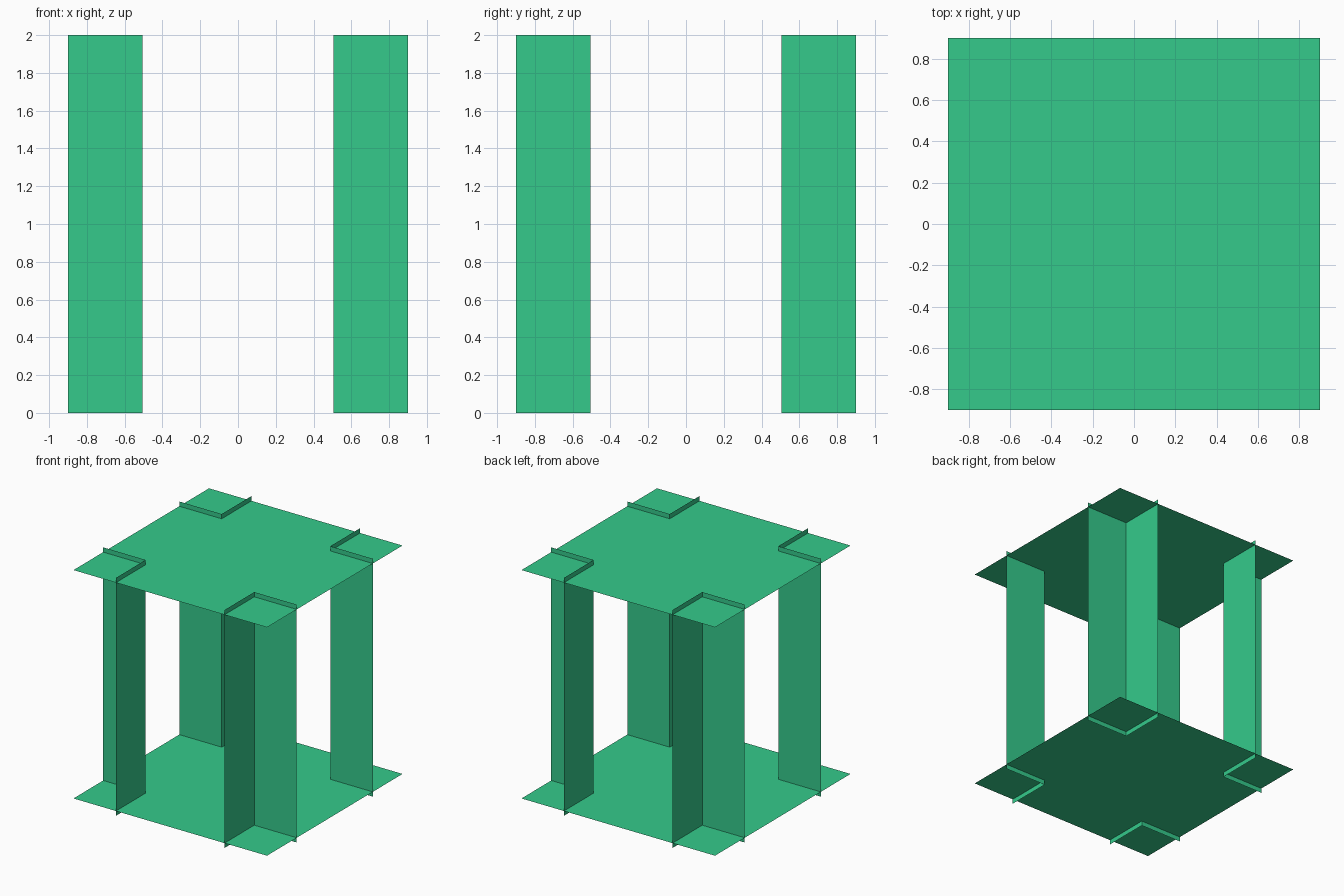
import bpy

if "Cube" in bpy.data.objects:
    bpy.data.objects.remove(bpy.data.objects["Cube"])

HALF = 0.9       # half width of the plates
INNER = 0.505    # distance of the upright panels from the centre
HEIGHT = 2.0
INSET = 0.04     # plates sit slightly inside the panel ends

green = bpy.data.materials.new("green")
green.diffuse_color = (0.035, 0.59, 0.26, 1)
green.use_nodes = True
green.node_tree.nodes["Principled BSDF"].inputs["Base Color"].default_value = green.diffuse_color


def sheet(name, verts, faces):
    """Zero-thickness sheet part."""
    mesh = bpy.data.meshes.new(name)
    mesh.from_pydata(verts, [], faces)
    mesh.materials.append(green)
    obj = bpy.data.objects.new(name, mesh)
    bpy.context.collection.objects.link(obj)
    return obj


# Horizontal plates
for name, z in (("bottom_plate", INSET), ("top_plate", HEIGHT - INSET)):
    sheet(name, [(-HALF, -HALF, z), (HALF, -HALF, z),
                 (HALF, HALF, z), (-HALF, HALF, z)], [(0, 1, 2, 3)])

# L-shaped uprights, open towards the outer corners
for sx, side in ((-1, "left"), (1, "right")):
    for sy, end in ((-1, "front"), (1, "back")):
        profile = [(INNER, HALF), (INNER, INNER), (HALF, INNER)]
        verts = [(sx * x, sy * y, z) for z in (0, HEIGHT) for x, y in profile]
        faces = [(0, 1, 4, 3), (1, 2, 5, 4)]
        if sx * sy < 0:  # keep normals facing the outer corner
            faces = [f[::-1] for f in faces]
        sheet(f"{end}_{side}_upright", verts, faces)
